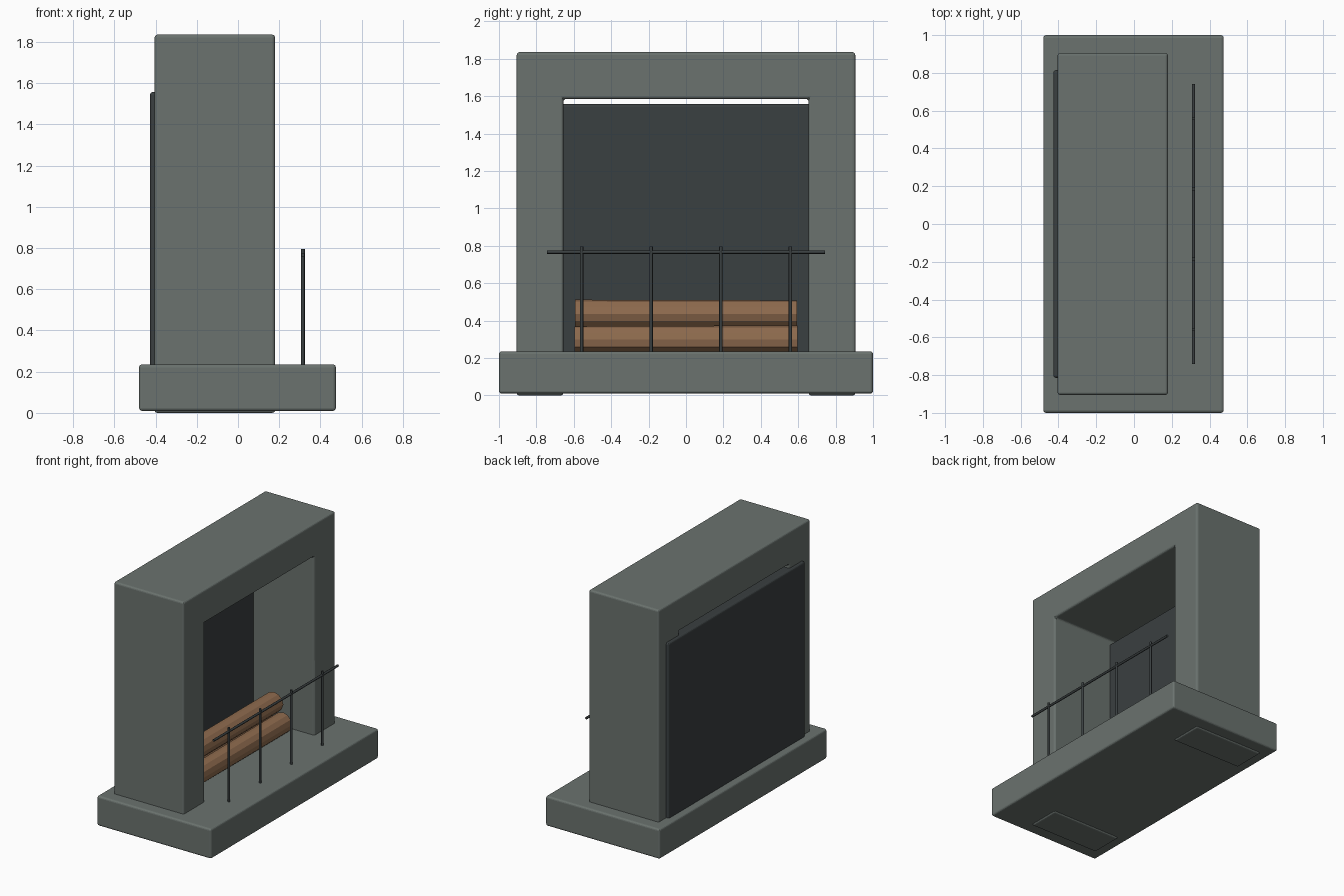
import bpy, bmesh, math, random
from mathutils import Matrix

if "Cube" in bpy.data.objects:
    bpy.data.objects.remove(bpy.data.objects["Cube"])

random.seed(4)


def material(name, rgb):
    m = bpy.data.materials.new(name)
    m.diffuse_color = (*rgb, 1)
    m.use_nodes = True
    m.node_tree.nodes["Principled BSDF"].inputs["Base Color"].default_value = m.diffuse_color
    return m


STONE = material("grey stone", (0.145, 0.170, 0.158))
SOOT = material("dark firebrick", (0.042, 0.050, 0.052))
IRON = material("black iron", (0.042, 0.050, 0.052))
WOOD = material("brown wood", (0.270, 0.145, 0.075))


def finish(bm, name, mat, bevel=0, smooth=None):
    bmesh.ops.recalc_face_normals(bm, faces=bm.faces)
    me = bpy.data.meshes.new(name)
    bm.to_mesh(me)
    bm.free()
    me.materials.append(mat)
    ob = bpy.data.objects.new(name, me)
    bpy.context.collection.objects.link(ob)
    if bevel:
        mod = ob.modifiers.new("rounded edges", 'BEVEL')
        mod.width, mod.segments = bevel, 3
    if smooth:
        bpy.ops.object.select_all(action='DESELECT')
        ob.select_set(True)
        bpy.context.view_layer.objects.active = ob
        bpy.ops.object.shade_smooth_by_angle(angle=math.radians(smooth))
    return ob


def box(name, lo, hi, mat, bevel):
    bm = bmesh.new()
    bmesh.ops.create_cube(bm, size=1)
    for v in bm.verts:
        v.co = [(a + b) / 2 + c * (b - a) for a, b, c in zip(lo, hi, v.co)]
    return finish(bm, name, mat, bevel)


def rod(name, centre, radius, length, mat, axis='Z', sides=8, wobble=0, smooth=None):
    bm = bmesh.new()
    bmesh.ops.create_cone(bm, cap_ends=True, segments=sides, radius1=radius,
                          radius2=radius, depth=length)
    for v in bm.verts:
        k = 1 + random.uniform(-wobble, wobble)
        v.co.x *= k
        v.co.y *= k
    if axis == 'Y':
        bm.transform(Matrix.Rotation(math.pi / 2, 4, 'X'))
    bm.transform(Matrix.Translation(centre))
    return finish(bm, name, mat, smooth=smooth)


# Hearth slab
box("hearth", (-0.48, -1, 0.01), (0.475, 1, 0.235), STONE, 0.014)

# Arch-shaped surround, extruded front to back
profile = [(-0.905, 0), (-0.655, 0), (-0.655, 1.585), (0.655, 1.585),
           (0.655, 0), (0.905, 0), (0.905, 1.835), (-0.905, 1.835)]
bm = bmesh.new()
face = bm.faces.new([bm.verts.new((-0.405, y, z)) for y, z in profile])
out = bmesh.ops.extrude_face_region(bm, geom=[face])
bmesh.ops.translate(bm, vec=(0.585, 0, 0),
                    verts=[g for g in out["geom"] if isinstance(g, bmesh.types.BMVert)])
finish(bm, "surround", STONE, 0.014)

# Firebox back, leaving a slit under the lintel
box("firebox_back", (-0.427, -0.815, 0.10), (-0.33, 0.815, 1.557), SOOT, 0.014)

# Stacked logs
for i, (x, z, r, half) in enumerate([(-0.19, 0.298, 0.074, 0.59),
                                     (-0.04, 0.298, 0.074, 0.595),
                                     (-0.115, 0.435, 0.076, 0.593)]):
    rod(f"log_{i + 1}", (x, 0, z), r, 2 * half, WOOD, 'Y', 12, 0.04)

# Fire guard: four posts and a rail
for i in range(4):
    rod(f"guard_post_{i + 1}", (0.315, -0.558 + 0.372 * i, 0.505), 0.009, 0.58, IRON, smooth=50)
rod("guard_rail", (0.315, 0, 0.766), 0.009, 1.484, IRON, 'Y', smooth=50)
